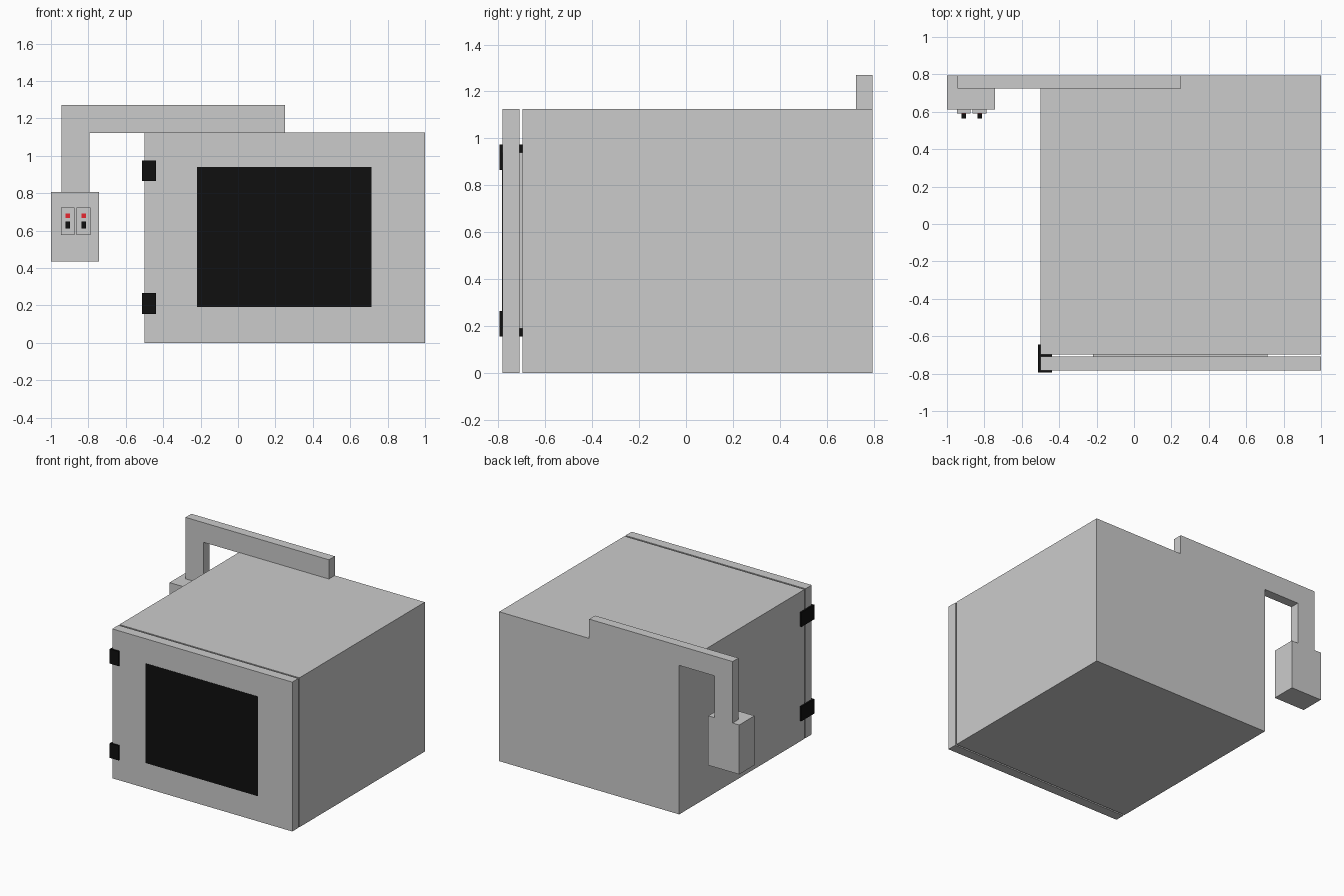
import bpy, bmesh

if "Cube" in bpy.data.objects:
    bpy.data.objects.remove(bpy.data.objects["Cube"])


def material(name, color):
    m = bpy.data.materials.new(name)
    m.diffuse_color = color
    m.use_nodes = True
    m.node_tree.nodes["Principled BSDF"].inputs["Base Color"].default_value = m.diffuse_color
    return m


BLACK = material("black", (0.005, 0.005, 0.005, 1))
RED = material("red", (0.8, 0.02, 0.03, 1))


def finish(name, bm, mat=None):
    bmesh.ops.recalc_face_normals(bm, faces=bm.faces)
    mesh = bpy.data.meshes.new(name)
    bm.to_mesh(mesh)
    bm.free()
    obj = bpy.data.objects.new(name, mesh)
    bpy.context.collection.objects.link(obj)
    if mat:
        mesh.materials.append(mat)
    return obj


def box(name, x, y, z, mat=None):
    """Box from (min, max) ranges on each axis."""
    bm = bmesh.new()
    bmesh.ops.create_cube(bm, size=1)
    for v in bm.verts:
        v.co = [r[0] if c < 0 else r[1] for c, r in zip(v.co, (x, y, z))]
    return finish(name, bm, mat)


def prism(name, points, to_3d, offset, mat=None):
    """Flat outline extruded along offset."""
    bm = bmesh.new()
    face = bm.faces.new([bm.verts.new(to_3d(a, b)) for a, b in points])
    new = bmesh.ops.extrude_face_region(bm, geom=[face])["geom"]
    verts = [g for g in new if isinstance(g, bmesh.types.BMVert)]
    bmesh.ops.translate(bm, verts=verts, vec=offset)
    return finish(name, bm, mat)


# Cabinet and door, separated by a narrow gap
box("cabinet", (-0.5, 1.0), (-0.697, 0.795), (0, 1.125))
box("door", (-0.5, 1.0), (-0.782, -0.709), (0, 1.125))

# Dark window, with the backing panel that fills the gap behind it
box("window", (-0.22, 0.715), (-0.784, -0.78), (0.19, 0.94), BLACK)
box("window_backing", (-0.22, 0.715), (-0.709, -0.697), (0.19, 0.94))

# Hinges: side plate with one leaf over the door and one in the gap
hinge = [(-0.512, -0.795), (-0.438, -0.795), (-0.438, -0.782), (-0.5, -0.782),
         (-0.5, -0.709), (-0.438, -0.709), (-0.438, -0.697), (-0.5, -0.697),
         (-0.5, -0.645), (-0.512, -0.645)]
for label, z in (("lower", 0.155), ("upper", 0.865)):
    prism(f"{label}_hinge", hinge, lambda a, b: (a, b, z), (0, 0, 0.11), BLACK)

# Bent arm along the top rear edge, dropping to the control box
arm = [(0.25, 1.122), (0.25, 1.27), (-0.945, 1.27), (-0.945, 0.805),
       (-0.795, 0.805), (-0.795, 1.122)]
prism("control_arm", arm, lambda a, b: (a, 0.725, b), (0, 0.07, 0))

# Control box with two switches
box("control_box", (-1.0, -0.742), (0.613, 0.795), (0.435, 0.807))
for label, x in (("left", -0.910), ("right", -0.826)):
    box(f"{label}_switch_plate", (x - 0.037, x + 0.037), (0.591, 0.613), (0.575, 0.722))
    box(f"{label}_switch_button", (x - 0.012, x + 0.012), (0.565, 0.591), (0.61, 0.648), BLACK)
    box(f"{label}_indicator", (x - 0.012, x + 0.012), (0.588, 0.592), (0.668, 0.69), RED)
